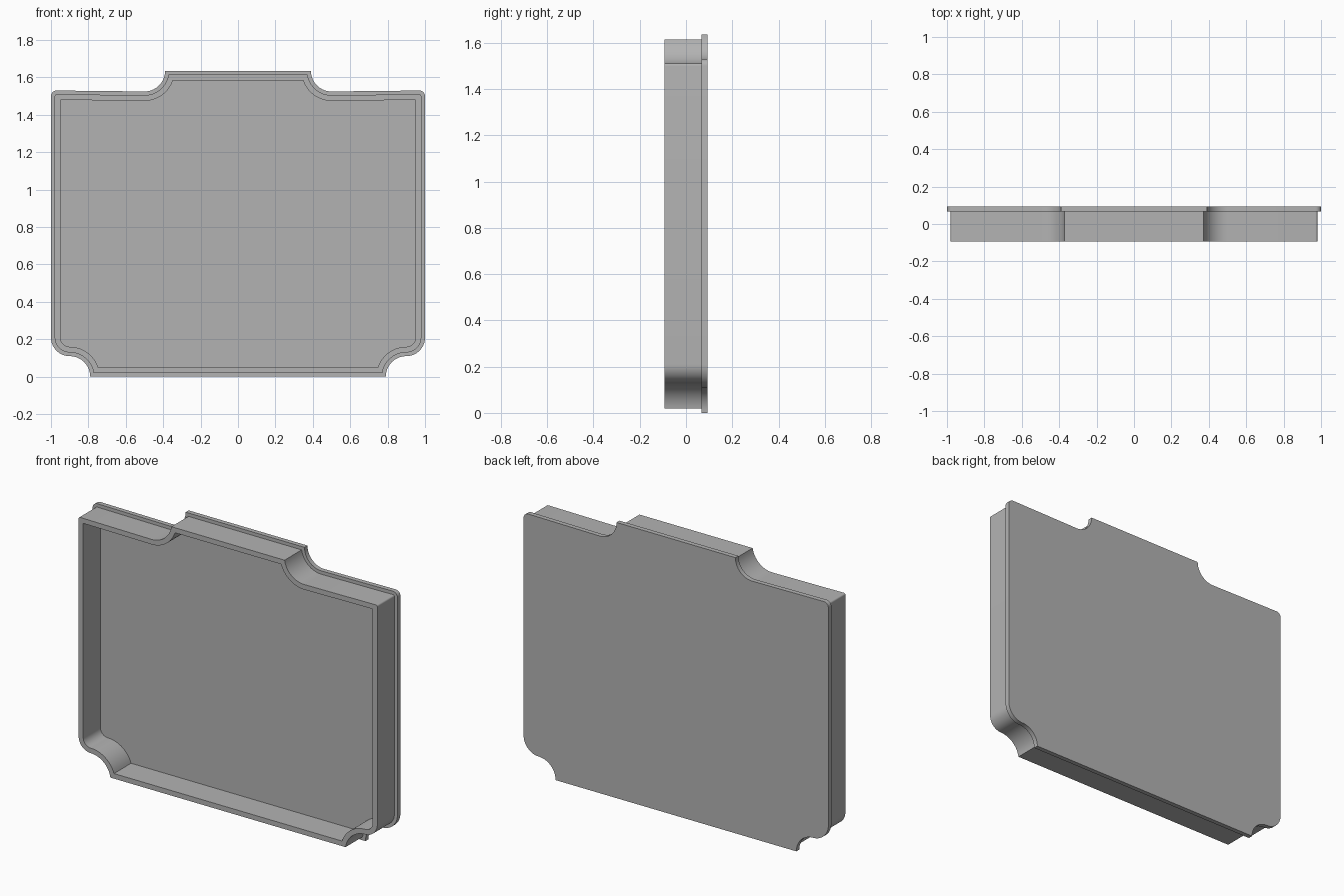
import bpy, bmesh
from math import sin, cos, asin, pi, radians

cube = bpy.data.objects.get("Cube")
if cube:
    bpy.data.objects.remove(cube, do_unlink=True)

grey = bpy.data.materials.new("plain grey")
grey.use_nodes = True
COLOUR = (0.45, 0.45, 0.45, 1)
grey.diffuse_color = COLOUR
grey.node_tree.nodes["Principled BSDF"].inputs["Base Color"].default_value = COLOUR

HEIGHT = 1.635
SHOULDER = 1.53
FRONT, LIP, BACK = -0.094, 0.066, 0.094


def arc(cx, cz, r, a0, a1, n=16):
    return [(cx + r * cos(a0 + (a1 - a0) * i / n),
             cz + r * sin(a0 + (a1 - a0) * i / n)) for i in range(n + 1)]


def outline(d):
    """Tray silhouette, moved inwards by d, counter-clockwise in x and z."""
    scoop = 0.11 + d
    cut = asin(d / scoop)
    # right half: bottom scoop, round lower corner, shoulder corner, top scoop
    half = arc(0.9, 0, scoop, pi - cut, pi / 2)
    half += arc(0.9, 0.21, 0.1 - d, -pi / 2, 0)[1:]
    r = max(0.03 - d, 0.001)
    inset = max(d, 0.03) if d < 0.03 else d + r
    half += arc(1 - inset, SHOULDER - inset, r, 0, pi / 2, 6)
    half += arc(0.5, HEIGHT, scoop, 1.5 * pi, pi + cut)
    return half + [(-x, z) for x, z in reversed(half)]


def make_object(name, build):
    bm = bmesh.new()
    build(bm)
    bmesh.ops.recalc_face_normals(bm, faces=bm.faces)
    mesh = bpy.data.meshes.new(name)
    bm.to_mesh(mesh)
    bm.free()
    mesh.materials.append(grey)
    mesh.shade_smooth()
    mesh.set_sharp_from_angle(angle=radians(30))
    obj = bpy.data.objects.new(name, mesh)
    bpy.context.collection.objects.link(obj)


def loop(bm, d, y):
    return [bm.verts.new((x, y, z)) for x, z in outline(d)]


def bridge(bm, a, b):
    for i in range(len(a)):
        j = (i + 1) % len(a)
        bm.faces.new((a[i], a[j], b[j], b[i]))


# Back plate, a little wider than the wall so it forms a lip
def build_plate(bm):
    front, back = loop(bm, 0, LIP), loop(bm, 0, BACK)
    bridge(bm, front, back)
    bm.faces.new(front)
    bm.faces.new(back)


# Rim wall standing on the plate, open at the front
def build_wall(bm):
    rings = [loop(bm, 0.02, LIP), loop(bm, 0.02, FRONT),
             loop(bm, 0.05, FRONT), loop(bm, 0.05, LIP)]
    for a, b in zip(rings, rings[1:] + rings[:1]):
        bridge(bm, a, b)


make_object("back_plate", build_plate)
make_object("rim_wall", build_wall)
